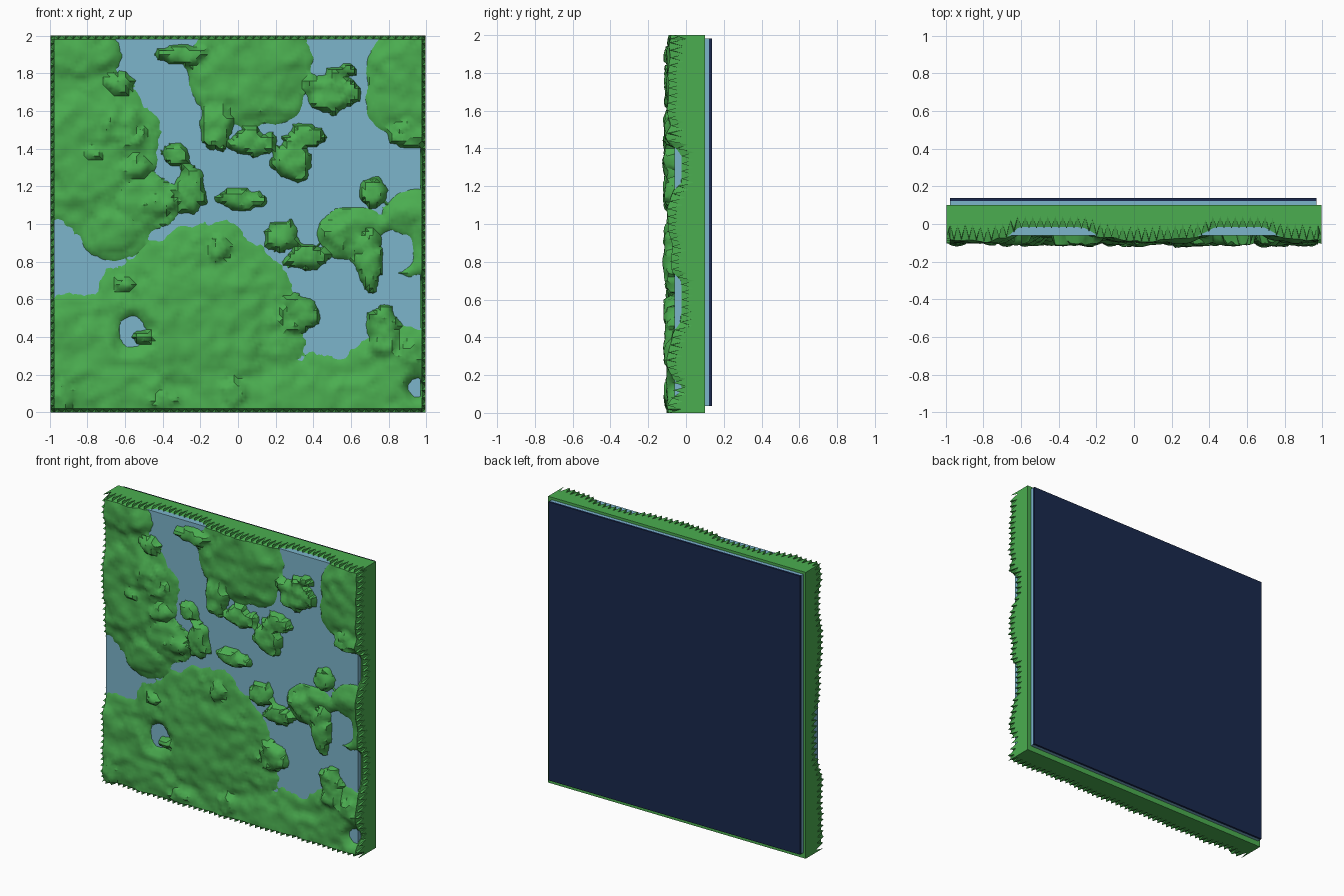
import bpy, bmesh, math
from mathutils import Vector, noise

if "Cube" in bpy.data.objects:
    bpy.data.objects.remove(bpy.data.objects["Cube"])

W, H, N = 0.995, 2.0, 100
WATER_Y, BACK_Y = -0.06, 0.10

# Broad land masses, lakes and rough outcrops: x, z, radius x, radius z
LAND = [(-.2, .45, .52, .52), (-.85, .25, .5, .36), (0, .0, 1.4, .27), (.8, .1, .5, .34),
        (-.8, 1.4, .38, .4), (-.5, 1.12, .2, .16), (-.65, .95, .17, .14), (-.85, 1.9, .22, .14),
        (.08, 1.82, .32, .3), (.92, 1.75, .24, .32), (.95, .95, .2, .22), (.62, .95, .18, .14)]
LAKES = [(.5, .52, .25, .24), (.83, .85, .12, .13), (-.56, .43, .08, .09), (.95, .13, .05, .06)]
ROCKS = [(-.3, 1.9, .13, .06), (-.63, 1.74, .08, .07), (-.62, 1.5, .14, .11), (-.76, 1.38, .06, .04),
         (-.55, 1.3, .09, .07), (-.33, 1.37, .08, .06), (-.25, 1.18, .09, .15), (-.42, 1.1, .11, .06),
         (-.12, 1.52, .1, .14), (.08, 1.43, .13, .08), (.29, 1.33, .12, .11), (.36, 1.46, .12, .07),
         (.5, 1.7, .16, .12), (.02, 1.13, .13, .07), (.72, 1.17, .09, .09), (.9, 1.48, .13, .07),
         (.24, .93, .1, .09), (.36, .82, .13, .07), (.54, .94, .09, .08), (.7, .8, .08, .18),
         (-.1, .87, .06, .07), (-.6, .68, .05, .04), (.33, .52, .11, .11), (.77, .43, .09, .15),
         (.9, .3, .07, .09), (-.02, .1, .07, .09), (-.4, .07, .1, .05), (-.92, .1, .08, .1),
         (-.5, .4, .06, .04), (.58, 1.82, .05, .04)]


def score(shapes, x, z):
    return max(1 - math.hypot((x - a) / b, (z - c) / d) for a, c, b, d in shapes)


def ramp(v, lo, hi):
    t = min(1, max(0, (v - lo) / (hi - lo)))
    return t * t * (3 - 2 * t)


def front_y(x, z):
    n1 = noise.noise(Vector((x * 4, z * 4, 1.3)))
    n2 = noise.noise(Vector((x * 11, z * 11, 5.1)))
    n3 = noise.noise(Vector((x * 24, z * 24, 9.7)))
    wobble = .1 * n1 + .09 * n2 + .05 * n3
    land = min(score(LAND, x, z) + wobble, -score(LAKES, x, z) * .6 + wobble)
    rock = score(ROCKS, x, z) + .22 * n2 + .2 * n3
    rise = -.035 + .045 * ramp(land, -.25, .03) + .025 * ramp(land, 0, .5)
    rise += (.012 * n1 + .012 * n2 + .005 * n3) * ramp(land, -.02, .2)
    crag = .032 + .02 * ramp(rock, 0, .6) + .012 * n2 + .012 * n3
    k = ramp(rock, -.02, .2)
    return WATER_Y - (rise * (1 - k) + max(rise, crag) * k)


def material(name, rgb):
    m = bpy.data.materials.new(name)
    m.diffuse_color = (*rgb, 1)
    m.use_nodes = True
    m.node_tree.nodes["Principled BSDF"].inputs["Base Color"].default_value = m.diffuse_color
    return m


def slab(name, y0, y1, mat):
    bpy.ops.mesh.primitive_cube_add(size=1, location=(-.005, (y0 + y1) / 2, 1.01))
    ob = bpy.context.object
    ob.name = name
    ob.scale = (1.945, y1 - y0, 1.945)
    ob.data.materials.append(mat)


# Terrain relief: displaced grid with a pleated rim and straight sides
bm = bmesh.new()
grid = []
for j in range(N + 1):
    row = []
    for i in range(N + 1):
        x, z = W * (2 * i / N - 1), H * j / N
        y = front_y(x, z)
        if i in (0, N) or j in (0, N):
            y = min(y + (.075 if (i + j) % 2 else .0), .04)
        row.append(bm.verts.new((x, y, z)))
    grid.append(row)
for j in range(N):
    for i in range(N):
        a, b, c, d = grid[j][i], grid[j][i + 1], grid[j + 1][i + 1], grid[j + 1][i]
        if (i + j) % 2:
            bm.faces.new((a, b, c))
            bm.faces.new((a, c, d))
        else:
            bm.faces.new((a, b, d))
            bm.faces.new((b, c, d))

# Side walls and back cap
rim = (grid[0][:-1] + [r[N] for r in grid[:-1]] + grid[N][:0:-1]
       + [r[0] for r in grid[:0:-1]])
back = [bm.verts.new((v.co.x, BACK_Y, v.co.z)) for v in rim]
for k in range(len(rim)):
    m = (k + 1) % len(rim)
    bm.faces.new((rim[m], rim[k], back[k], back[m]))
bm.faces.new(back)
bmesh.ops.recalc_face_normals(bm, faces=bm.faces)
mesh = bpy.data.meshes.new("terrain")
bm.to_mesh(mesh)
bm.free()
terrain = bpy.data.objects.new("terrain", mesh)
bpy.context.collection.objects.link(terrain)
mesh.materials.append(material("grass_green", (.07, .42, .08)))
bpy.context.view_layer.objects.active = terrain
terrain.select_set(True)
bpy.ops.object.shade_smooth_by_angle(angle=math.radians(35))

# Water slab and dark backing plate
slab("water", WATER_Y, .122, material("water_blue", (.2, .46, .6)))
slab("backing_plate", .122, .137, material("deep_navy", (.01, .022, .075)))
